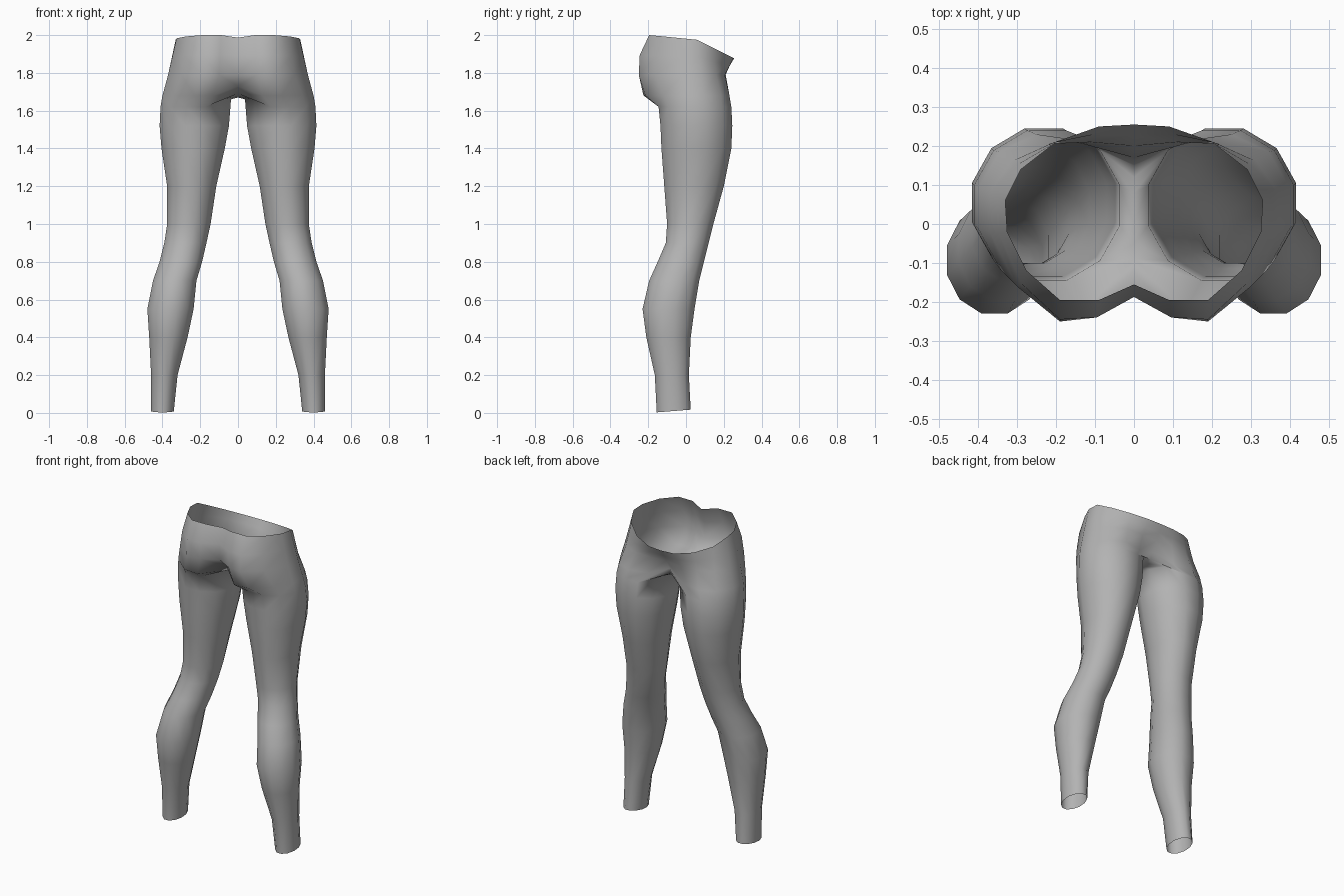
import bpy
import bmesh
from math import cos, sin, radians

if "Cube" in bpy.data.objects:
    bpy.data.objects.remove(bpy.data.objects["Cube"], do_unlink=True)

fabric = bpy.data.materials.new("grey fabric")
fabric.use_nodes = True
grey = (0.45, 0.45, 0.45, 1)
fabric.diffuse_color = grey
fabric.node_tree.nodes["Principled BSDF"].inputs["Base Color"].default_value = grey

SIDES = 12
OUTER = 8  # ring points that carry on upwards into the hips

# Leg levels: height, inner x, outer x, back y, front y
LEG = [
    (0.01, 0.34, 0.46, -0.155, 0.025),
    (0.2, 0.32, 0.46, -0.165, 0.015),
    (0.4, 0.267, 0.47, -0.21, 0.025),
    (0.55, 0.235, 0.48, -0.23, 0.045),
    (0.7, 0.22, 0.45, -0.195, 0.07),
    (0.8, 0.19, 0.415, -0.15, 0.095),
    (0.9, 0.167, 0.39, -0.107, 0.12),
    (1.0, 0.145, 0.375, -0.1, 0.145),
    (1.2, 0.115, 0.375, -0.115, 0.2),
    (1.4, 0.07, 0.405, -0.13, 0.24),
    (1.52, 0.048, 0.415, -0.135, 0.245),
    (1.62, 0.037, 0.41, -0.145, 0.24),
]

# Half outlines from back centre, round the hip, to front centre
LOW = [(0, -.12), (.13, -.225), (.23, -.215), (.34, -.12), (.4, -.01),
       (.4, .09), (.345, .185), (.25, .23), (.13, .205), (0, .17)]
HIP = [(0, -.185), (.1, -.24), (.19, -.25), (.3, -.16), (.37, -.02),
       (.37, .08), (.315, .16), (.22, .205), (.11, .21), (0, .2)]
RIM = [(0, -.155), (.09, -.195), (.19, -.195), (.275, -.12), (.325, -.02),
       (.33, .06), (.29, .14), (.2, .21), (.09, .25), (0, .255)]


def leg_ring(z, inner, outer, back, front):
    points = []
    for i in range(SIDES):
        a = radians(-105 + 360 / SIDES * i)
        x = (inner + outer) / 2 + (outer - inner) / 2 * cos(a) / cos(radians(15))
        y = (back + front) / 2 + (front - back) / 2 * sin(a) / cos(radians(15))
        points.append((x, y, z))
    return points


def rim_height(y):
    return 2.0 - 0.025 * max(0, y + 0.19) / 0.25 - 0.4 * max(0, y - 0.06) ** 1.0


def bridge(bm, low, high, closed=False):
    count = len(low)
    for i in range(count if closed else count - 1):
        j = (i + 1) % count
        bm.faces.new((low[i], low[j], high[j], high[i]))


bm = bmesh.new()


def add(points):
    return [bm.verts.new(p) for p in points]


# Leg tube, with slanted hem and raised inner thigh
rings = [add(leg_ring(*level)) for level in LEG]
for v in rings[0]:
    v.co.z = max(0, 0.01 + 0.08 * (v.co.y + 0.065))
for v in rings[-1][OUTER:]:
    v.co.z += 0.04
for low, high in zip(rings, rings[1:]):
    bridge(bm, low, high, closed=True)

# Crotch strip, from front centre to back centre
top = rings[-1]
centre = add([(0, y, z) for y, z in
              [(.15, 1.69), (.12, 1.675), (.08, 1.67), (.0, 1.67), (-.05, 1.675), (-.09, 1.69)]])
bridge(bm, top[OUTER - 1:] + top[:1], centre)

# Seat and hips up to the waist rim
middle = []
for (hx, hy), (rx, ry) in zip(HIP, RIM):
    y = (hy + ry) / 2
    middle.append(((hx + rx) / 2, y * (1.1 if y < 0 else 1), (1.79 + rim_height(ry)) / 2))
rows = [
    [centre[-1]] + top[:OUTER] + [centre[0]],
    add([(x, y, 1.73 if x == 0 else 1.68) for x, y in LOW]),
    add([(x, y, 1.79) for x, y in HIP]),
    add(middle),
    add([(x, y, rim_height(y) - (0.01 if x == 0 and y < 0 else 0)) for x, y in RIM]),
]
for low, high in zip(rows, rows[1:]):
    bridge(bm, low, high)

for face in bm.faces:
    face.smooth = True
mesh = bpy.data.meshes.new("leggings")
bm.to_mesh(mesh)
bm.free()
mesh.materials.append(fabric)
leggings = bpy.data.objects.new("leggings", mesh)
bpy.context.collection.objects.link(leggings)

# Other half
mirror = leggings.modifiers.new("mirror", "MIRROR")
mirror.use_clip = True
mirror.merge_threshold = 0.001
